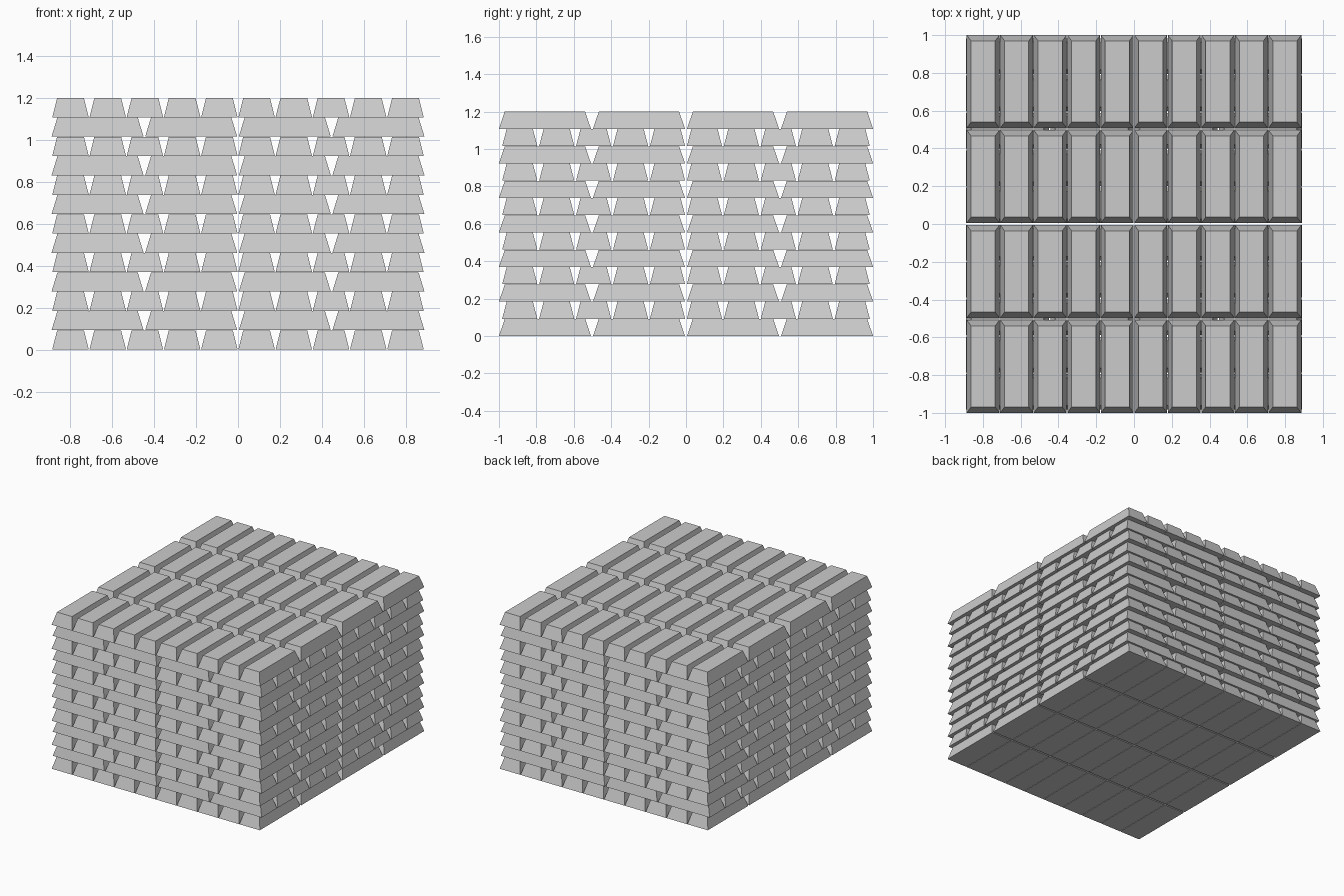
import bpy

if "Cube" in bpy.data.objects:
    bpy.data.objects.remove(bpy.data.objects["Cube"])

LAYERS, PITCH_Z, H = 13, 1.2 / 13, 0.0915


def ingot_mesh(name, bx, by, ix, iy):
    """Tapered bar: base bx by by, top inset by ix / iy on each side."""
    verts = []
    for z, dx, dy in ((0, 0, 0), (H, ix, iy)):
        x, y = bx / 2 - dx, by / 2 - dy
        verts += [(-x, -y, z), (x, -y, z), (x, y, z), (-x, y, z)]
    faces = [(3, 2, 1, 0), (4, 5, 6, 7)]
    faces += [(i, (i + 1) % 4, (i + 1) % 4 + 4, i + 4) for i in range(4)]
    me = bpy.data.meshes.new(name)
    me.from_pydata(verts, [], faces)
    return me


def lay(me, name, nx, ny, px, py, z):
    """Grid of bars forming one layer of the stack."""
    for i in range(nx):
        for j in range(ny):
            ob = bpy.data.objects.new(name, me)
            ob.location = ((i - (nx - 1) / 2) * px, (j - (ny - 1) / 2) * py, z)
            bpy.context.collection.objects.link(ob)


# bars running front to back, and bars running side to side
lengthwise = ingot_mesh("lengthwise_bar", 0.174, 0.492, 0.023, 0.031)
crosswise = ingot_mesh("crosswise_bar", 0.439, 0.188, 0.028, 0.024)

# alternate the two directions up the stack
for k in range(LAYERS):
    z = k * PITCH_Z
    if k % 2 == 0:
        lay(lengthwise, "lengthwise_bar", 10, 4, 0.1775, 0.5027, z)
    else:
        lay(crosswise, "crosswise_bar", 4, 10, 0.4465, 0.1975, z)
